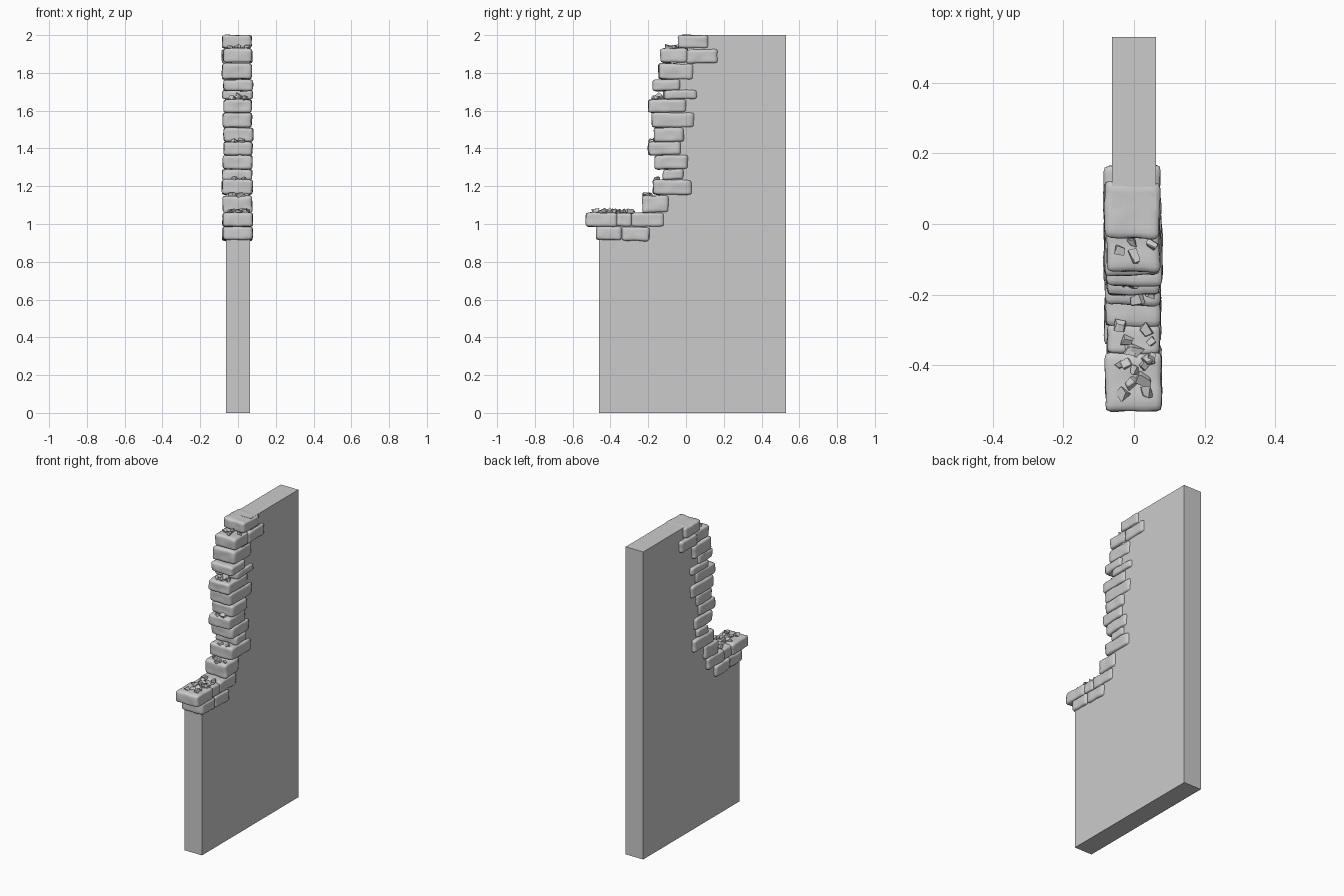
import bpy, bmesh, random
from mathutils import Vector, Matrix, Euler, noise

if "Cube" in bpy.data.objects:
    bpy.data.objects.remove(bpy.data.objects["Cube"])

random.seed(4)


def finish(bm, name, smooth):
    bmesh.ops.recalc_face_normals(bm, faces=bm.faces)
    for f in bm.faces:
        f.smooth = smooth
    me = bpy.data.meshes.new(name)
    bm.to_mesh(me)
    bm.free()
    ob = bpy.data.objects.new(name, me)
    bpy.context.collection.objects.link(ob)
    return ob


# Plain plaster wall slab: side profile extruded across x, broken edge hidden in the bricks
profile = [(-.46, 0), (.53, 0), (.53, 2), (.04, 2), (.04, 1.92), (-.05, 1.90), (-.06, 1.78),
           (-.085, 1.66), (-.09, 1.3), (-.08, 1.2), (-.15, 1.13), (-.2, 1.03), (-.46, 1.02)]
bm = bmesh.new()
face = bm.faces.new([bm.verts.new((-.063, y, z)) for y, z in profile])
ext = bmesh.ops.extrude_face_region(bm, geom=[face])
bmesh.ops.translate(bm, vec=(.126, 0, 0),
                    verts=[g for g in ext["geom"] if isinstance(g, bmesh.types.BMVert)])
finish(bm, "wall_slab", False)


# Worn brick: rounded box with tapered corners and gentle surface noise
def brick(i, y0, y1, z0, z1, x0, x1):
    h = Vector(((x1 - x0) / 2, (y1 - y0) / 2, (z1 - z0) / 2))
    c = Vector(((x0 + x1) / 2, (y0 + y1) / 2, (z0 + z1) / 2))
    r = .014
    inner = h - Vector((r, r, r))
    bm = bmesh.new()
    bmesh.ops.create_cube(bm, size=2)
    bmesh.ops.subdivide_edges(bm, edges=bm.edges[:], cuts=9, use_grid_fill=True)
    tilt, skew = random.uniform(-.035, .035), random.uniform(-.05, .05)
    seed = Vector((i * 3.7, i * 1.3, 0))
    for v in bm.verts:
        p = Vector([v.co[k] * h[k] for k in range(3)])
        q = Vector([max(-inner[k], min(inner[k], p[k])) for k in range(3)])
        d = (p - q).normalized()
        p = q + d * r
        p += d * .004 * noise.noise(p * 22 + seed)
        p.z += p.y * tilt
        p.y += p.x * skew
        v.co = p + c
    finish(bm, f"brick_{i:02d}", True)


# y0, y1, z0, z1 of each brick, top to bottom
bricks = [
    (-.04, .12, 1.93, 2.0), (0, .165, 1.85, 1.925), (-.135, .01, 1.855, 1.93),
    (-.145, .035, 1.765, 1.85), (-.175, -.03, 1.705, 1.765), (-.12, .055, 1.66, 1.71),
    (-.20, 0, 1.59, 1.66), (-.18, .045, 1.51, 1.59), (-.17, -.01, 1.435, 1.51),
    (-.20, -.03, 1.365, 1.437), (-.165, .01, 1.29, 1.365), (-.12, -.01, 1.235, 1.29),
    (-.175, .03, 1.155, 1.235), (-.23, -.09, 1.06, 1.15), (-.29, -.115, .985, 1.06),
    (-.53, -.365, .985, 1.06), (-.368, -.285, .987, 1.058),
    (-.475, -.34, .915, .987), (-.342, -.195, .91, .985)]
for i, b in enumerate(bricks):
    brick(i, *b, -.08 + random.uniform(-.006, .005), .077 + random.uniform(-.005, .004))


# Rubble chips: small squashed, randomly turned angular blocks on the ledges
def chip(name, x, y, z, s):
    bm = bmesh.new()
    bmesh.ops.create_cube(bm, size=1)
    for v in bm.verts:
        v.co += Vector([random.uniform(-.22, .22) for _ in range(3)])
    bmesh.ops.bevel(bm, geom=random.sample(bm.edges[:], 3), offset=.15, segments=1, affect='EDGES')
    size = Matrix.Diagonal((s * random.uniform(.7, 1), s * random.uniform(.9, 1.2), s * .65, 1))
    rot = Euler([random.uniform(-.5, .5), random.uniform(-.5, .5), random.uniform(0, 6)])
    bm.transform(Matrix.Translation((x, y, z)) @ rot.to_matrix().to_4x4() @ size)
    finish(bm, name, False)


ledges = {
    1.066: [(-.03, -.48), (-.01, -.45), (.03, -.445), (.035, -.475), (-.04, -.4), (-.02, -.395),
            (.03, -.4), (.05, -.38), (0, -.355), (-.02, -.33), (.05, -.335), (-.04, -.29),
            (.035, -.3), (-.01, -.36), (.04, -.385), (.0, -.415)],
    1.156: [(.01, -.215), (.045, -.2), (-.03, -.19)],
    1.238: [(-.02, -.155), (.03, -.15)],
    1.439: [(-.02, -.18), (.02, -.178)],
    1.668: [(-.03, -.16), (.01, -.14), (.035, -.155), (0, -.17)],
    1.936: [(-.04, -.075), (0, -.09), (.05, -.06), (-.005, -.05)],
}
n = 0
for z, spots in ledges.items():
    for x, y in spots:
        big = 1.3 if z == 1.668 else 1
        chip(f"rubble_{n:02d}", x, y, z, random.uniform(.02, .032) * big)
        n += 1
